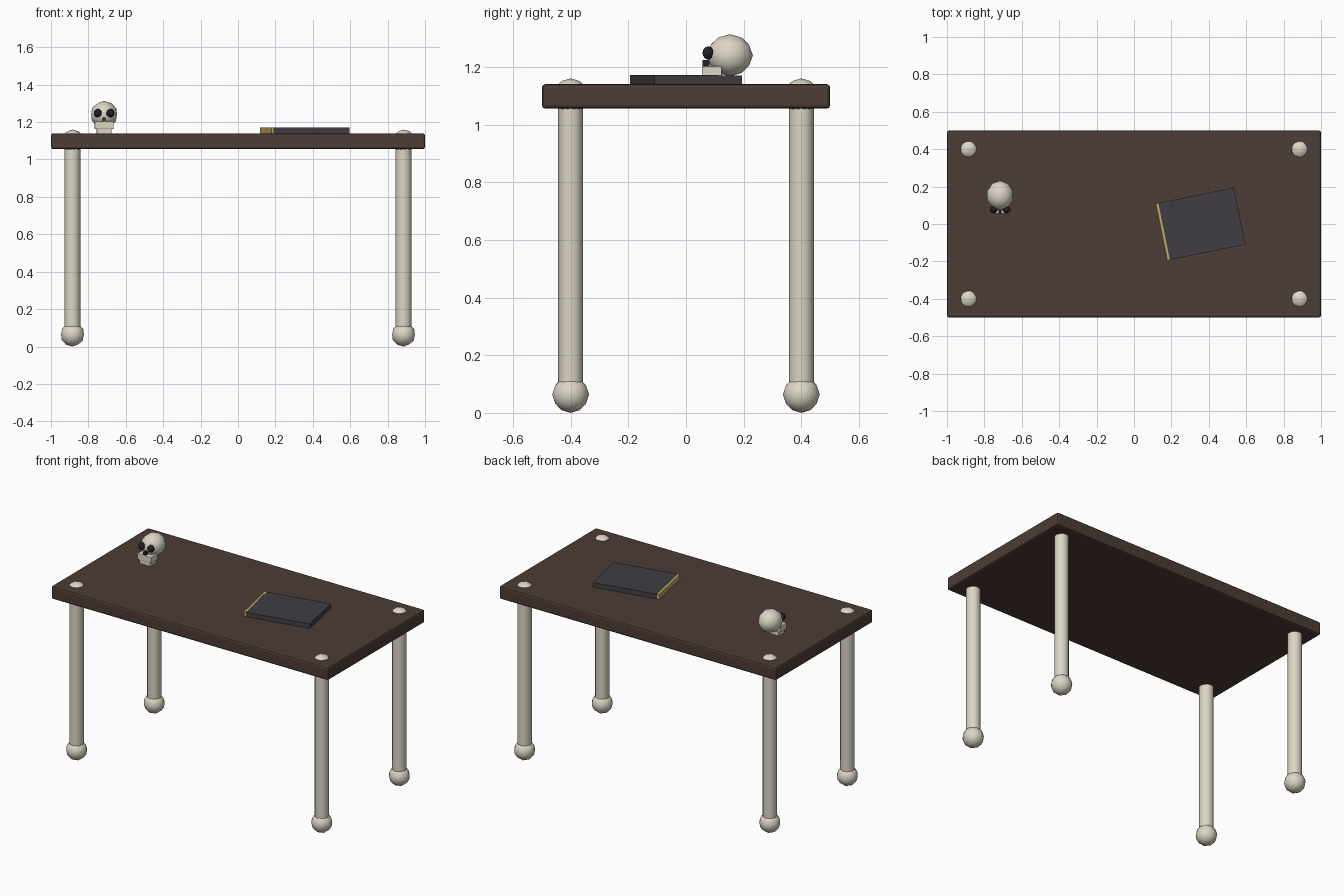
import bpy, math
from mathutils import Matrix, Vector

if "Cube" in bpy.data.objects:
    bpy.data.objects.remove(bpy.data.objects["Cube"])


def mat(name, rgb):
    m = bpy.data.materials.new(name)
    m.diffuse_color = (*rgb, 1)
    m.use_nodes = True
    m.node_tree.nodes["Principled BSDF"].inputs["Base Color"].default_value = m.diffuse_color
    return m


BONE = mat("bone", (0.72, 0.67, 0.56))
WOOD = mat("dark_wood", (0.075, 0.045, 0.035))
BLACK = mat("black", (0.015, 0.015, 0.018))
COVER = mat("cover", (0.05, 0.048, 0.055))
GOLD = mat("gold", (0.55, 0.4, 0.12))


def finish(name, material, smooth=False):
    o = bpy.context.object
    o.name = name
    o.data.materials.append(material)
    if smooth:
        bpy.ops.object.shade_smooth_by_angle(angle=math.radians(45))
    return o


def box(name, lo, hi, material, bevel=0):
    lo, hi = Vector(lo), Vector(hi)
    bpy.ops.mesh.primitive_cube_add(size=1, location=(lo + hi) / 2)
    o = finish(name, material)
    o.data.transform(Matrix.Diagonal((*(hi - lo), 1)))
    if bevel:
        b = o.modifiers.new("bevel", 'BEVEL')
        b.width, b.segments = bevel, 2
    return o


def ball(name, centre, radii, material):
    bpy.ops.mesh.primitive_ico_sphere_add(subdivisions=2, radius=1, location=centre)
    o = finish(name, material, True)
    o.data.transform(Matrix.Diagonal((*radii, 1)))
    return o


# Table top
box("table_top", (-1, -0.5, 1.055), (1, 0.5, 1.14), WOOD, 0.012)

# Bone legs with a knob at each end
for sx, side in ((-1, "left"), (1, "right")):
    for sy, end in ((-1, "front"), (1, "back")):
        x, y = sx * 0.885, sy * 0.4
        tag = f"{end}_{side}"
        bpy.ops.mesh.primitive_cylinder_add(vertices=12, radius=0.043, depth=1.03,
                                            location=(x, y, 0.58))
        finish(f"leg_{tag}", BONE, True)
        ball(f"foot_knob_{tag}", (x, y, 0.064), (0.064,) * 3, BONE)
        ball(f"top_knob_{tag}", (x, y, 1.097), (0.063,) * 3, BONE)

# Skull: cranium, eye sockets, nose, upper jaw, lower jaw
sx = -0.716
ball("cranium", (sx, 0.152, 1.24), (0.073, 0.08, 0.073), BONE)
for s, side in ((-1, "left"), (1, "right")):
    ball(f"eye_socket_{side}", (sx + s * 0.034, 0.077, 1.248), (0.022, 0.02, 0.023), BLACK)
box("nose", (sx - 0.008, 0.057, 1.198), (sx + 0.008, 0.082, 1.224), BLACK)
box("upper_jaw", (sx - 0.051, 0.055, 1.163), (sx + 0.051, 0.125, 1.203), BONE, 0.004)
box("lower_jaw", (sx - 0.04, 0.06, 1.137), (sx + 0.04, 0.125, 1.165), BONE, 0.003)

# Book lying at an angle, gold spine on its left edge
turn = Matrix.Translation((0.356, 0, 0)) @ Matrix.Rotation(math.radians(11.5), 4, 'Z')
for o in (box("book", (-0.2, -0.155, 1.138), (0.213, 0.155, 1.17), COVER),
          box("book_spine", (-0.213, -0.155, 1.138), (-0.199, 0.155, 1.171), GOLD)):
    o.matrix_world = turn @ Matrix.Translation(o.location)
